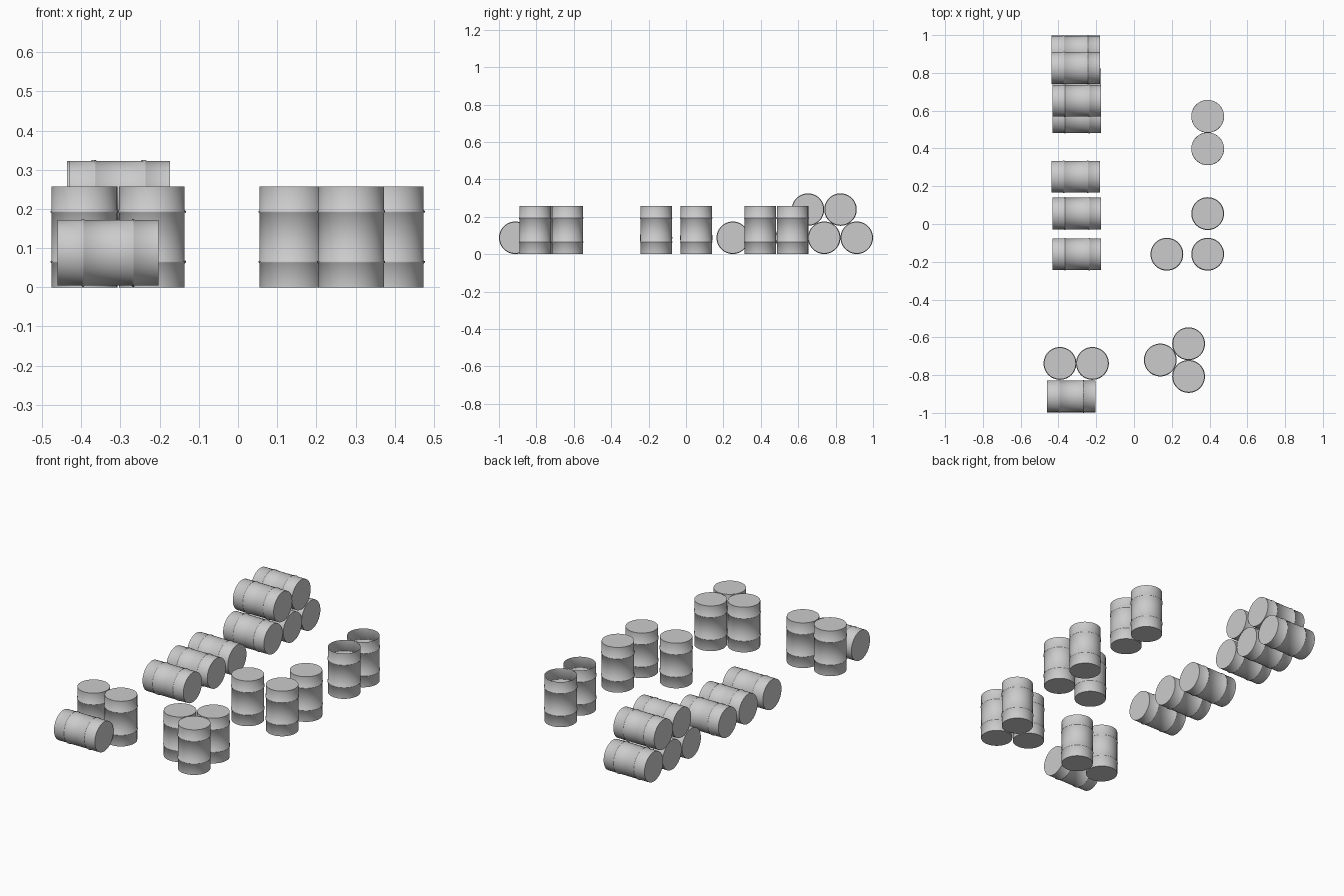
import bpy, bmesh, math
from mathutils import Matrix

if "Cube" in bpy.data.objects:
    bpy.data.objects.remove(bpy.data.objects["Cube"])

R, RING, H, SEG = 0.084, 0.0868, 0.257, 48

# Side profile (radius, height) with two thin raised hoops
PROFILE = [(R, 0)]
for z in (0.065, 0.193):
    PROFILE += [(R, z - 0.004), (RING, z - 0.0015), (RING, z + 0.0015), (R, z + 0.004)]
PROFILE.append((R, H))


def drum_mesh(name, is_open=False):
    bm = bmesh.new()
    loops = [[bm.verts.new((r * math.cos(2 * math.pi * i / SEG),
                            r * math.sin(2 * math.pi * i / SEG), z - H / 2))
              for i in range(SEG)] for r, z in PROFILE]
    for a, b in zip(loops, loops[1:]):
        for i in range(SEG):
            j = (i + 1) % SEG
            bm.faces.new((a[i], a[j], b[j], b[i])).smooth = True
    bm.faces.new(loops[0][::-1])
    if not is_open:
        bm.faces.new(loops[-1])
    for e in bm.edges:
        if len(e.link_faces) == 2 and e.calc_face_angle() > math.radians(30):
            e.smooth = False
    me = bpy.data.meshes.new(name)
    bm.to_mesh(me)
    bm.free()
    return me


closed = drum_mesh("closed_drum")
opened = drum_mesh("open_drum", True)


def place(name, mesh, x, y, z=H / 2, lying=False):
    ob = bpy.data.objects.new(name, mesh)
    bpy.context.collection.objects.link(ob)
    rot = Matrix.Rotation(math.pi / 2, 4, 'Y') if lying else Matrix()
    ob.matrix_world = Matrix.Translation((x, y, z)) @ rot


# Upright closed drums
for x, y in [(0.39, 0.055), (0.39, -0.16), (0.174, -0.16),
             (0.289, -0.634), (0.139, -0.72), (0.289, -0.807),
             (-0.392, -0.738), (-0.22, -0.738)]:
    place("upright_drum", closed, x, y)

# Upright drums without lids
for y in (0.57, 0.398):
    place("open_drum", opened, 0.39, y)

# Drums lying on the ground: single one, row of three, stack base
LOW, HIGH = 0.088, 0.2387
for x, y in [(-0.332, -0.913), (-0.302, -0.16), (-0.302, 0.055), (-0.309, 0.25),
             (-0.302, 0.565), (-0.302, 0.739), (-0.308, 0.913)]:
    place("lying_drum", closed, x, y, LOW, True)

# Upper layer of the stack
for x, y in [(-0.302, 0.652), (-0.308, 0.826)]:
    place("stacked_drum", closed, x, y, HIGH, True)
